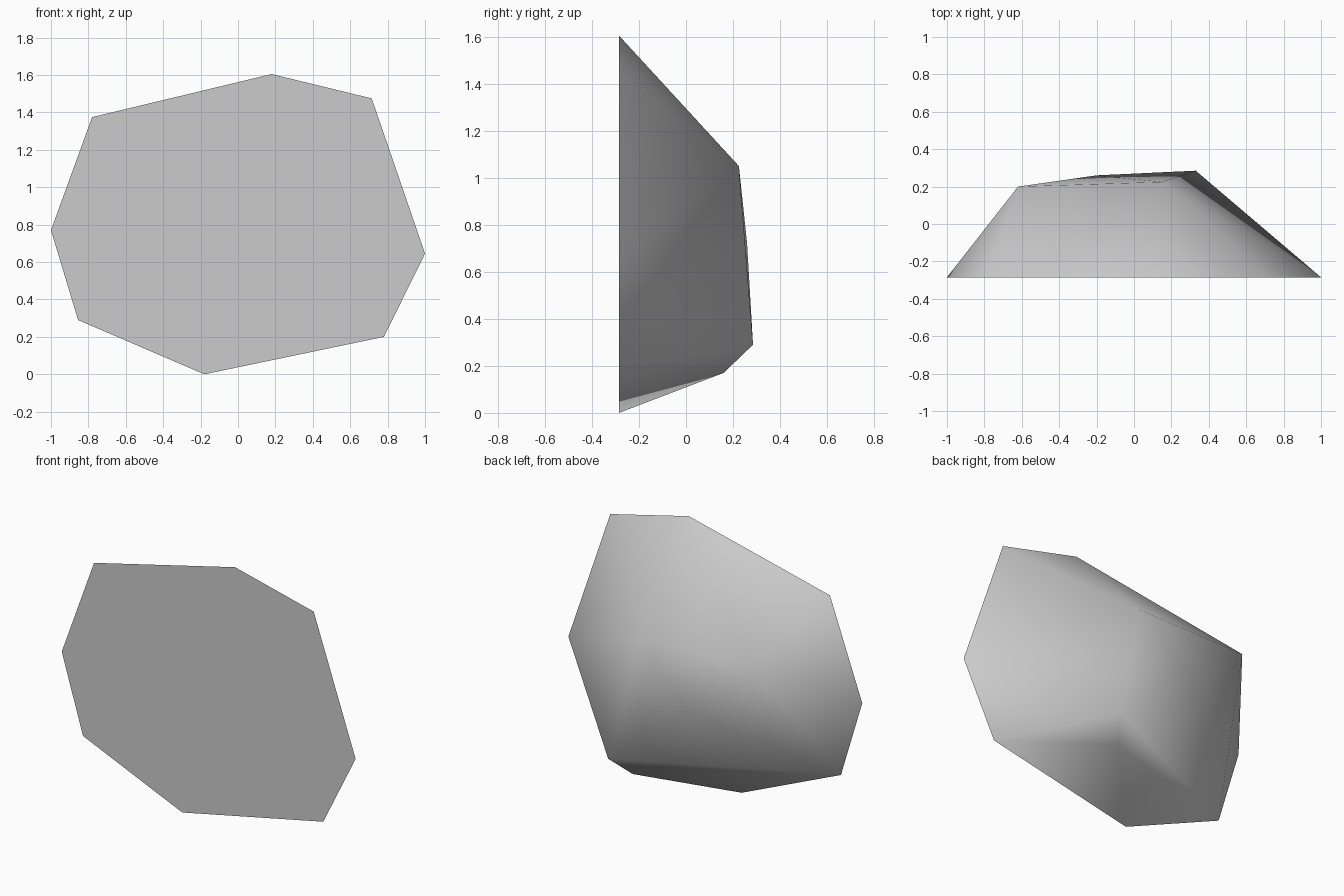
import bpy
import bmesh

cube = bpy.data.objects.get("Cube")
if cube:
    bpy.data.objects.remove(cube)

FRONT = -0.285

# Outline of the flat cut side (x, z)
outline = [(-1, .77), (-.78, 1.375), (.18, 1.605), (.715, 1.475),
           (1, .645), (.78, .2), (-.18, 0), (-.855, .29)]
# Corners of the bulging back
back = [(.33, .285, .29), (.25, .16, .17), (.15, .225, 1.05),
        (-.62, .2, 1.06), (-.2, .26, .72)]

stone = bpy.data.materials.new("pale_grey_stone")
stone.use_nodes = True
colour = (.6, .6, .6, 1)
stone.diffuse_color = colour
stone.node_tree.nodes["Principled BSDF"].inputs["Base Color"].default_value = colour

# Rock body: hull of the corners, with the cut side merged into one face
bm = bmesh.new()
for co in [(x, FRONT, z) for x, z in outline] + back:
    bm.verts.new(co)
bmesh.ops.convex_hull(bm, input=bm.verts)
bmesh.ops.dissolve_limit(bm, angle_limit=.005, verts=bm.verts, edges=bm.edges)
bmesh.ops.recalc_face_normals(bm, faces=bm.faces)

# Flat cut side with a crisp rim, smooth everywhere else
for face in bm.faces:
    face.smooth = face.normal.y > -.99
    if not face.smooth:
        for edge in face.edges:
            edge.smooth = False

mesh = bpy.data.meshes.new("rock")
bm.to_mesh(mesh)
bm.free()
mesh.materials.append(stone)
rock = bpy.data.objects.new("rock", mesh)
bpy.context.collection.objects.link(rock)
